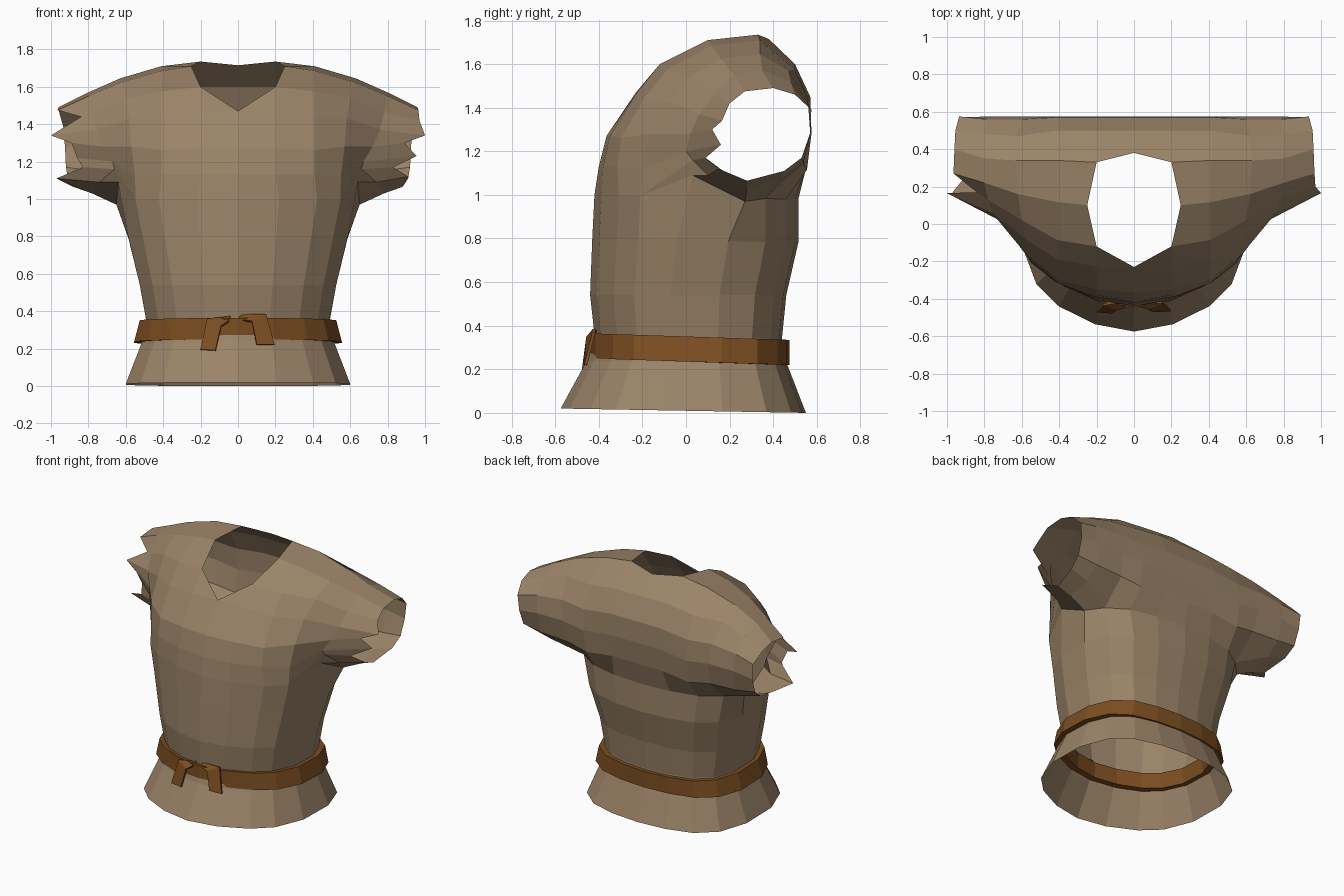
import bpy, bmesh

# Half outline of a waist ring: width fraction, front-to-back fraction
FX = [0, .35, .67, .87, 1, 1, .88, .66, .35, 0]
TY = [0, .035, .12, .225, .41, .66, .84, .94, .985, 1]


def half_ring(w, yf, yb, zf, zb):
    return [(w * x, yf + (yb - yf) * t, zf + (zb - zf) * t) for x, t in zip(FX, TY)]


def material(name, rgb):
    m = bpy.data.materials.new(name)
    m.diffuse_color = (*rgb, 1)
    return m


def add_strip(bm, a, b, sign=1, skip=(), closed=False):
    """Quads joining two equally long rows of points."""
    n = len(a)
    for i in range(n if closed else n - 1):
        if i in skip:
            continue
        k = (i + 1) % n
        bm.faces.new([bm.verts.new((sign * p[0], p[1], p[2]))
                      for p in (a[i], a[k], b[k], b[i])])


def finish(bm, name, mat):
    bmesh.ops.remove_doubles(bm, verts=bm.verts, dist=1e-4)
    bmesh.ops.recalc_face_normals(bm, faces=bm.faces)
    me = bpy.data.meshes.new(name)
    bm.to_mesh(me)
    bm.free()
    me.materials.append(mat)
    ob = bpy.data.objects.new(name, me)
    bpy.context.collection.objects.link(ob)
    return ob


cloth = material("cloth", (.33, .23, .14))
leather = material("leather", (.2, .075, .015))

# Tunic body rings from hem to armpit: width, front y, back y, front z, back z
rings = [half_ring(*r) for r in [
    (.60, -.575, .55, .02, 0), (.515, -.455, .465, .24, .22),
    (.49, -.42, .44, .36, .34), (.525, -.44, .46, .54, .54),
    (.585, -.43, .515, .80, .78), (.63, -.42, .515, 1.0, .98)]]
top = rings[-1]
top[4] = (.64, .03, 1.09)
top[5] = (.65, .27, .97)

# Chest-over-shoulder-to-back profile (y, z)
PROFILE = [(-.40, 1.13), (-.365, 1.27), (-.24, 1.465), (-.12, 1.6), (.1, 1.71),
           (.34, 1.735), (.5, 1.6), (.57, 1.45), (.575, 1.3), (.555, 1.14)]


def column(i, x, push, drop):
    mid = []
    for j, (y, z) in enumerate(PROFILE):
        f = max(0, 1 - j / 5)
        mid.append((x, y + push * f, z - drop * min(1, j / 3)))
    return [top[i]] + mid + [top[9 - i]]


centre = column(0, 0, 0, 0)
centre[3] = centre[4] = (0, -.23, 1.47)
centre[6] = (0, .38, 1.715)
neck = column(1, .2, .02, 0)
neck[4], neck[5], neck[6] = (.2, -.12, 1.6), (.25, .1, 1.71), (.2, .33, 1.735)
shoulder = column(2, .41, .085, .025)
armhole = [top[3], (.55, -.2, 1.12), (.57, -.17, 1.28), (.58, -.08, 1.43),
           (.6, .02, 1.54), (.62, .16, 1.625), (.63, .34, 1.645), (.62, .47, 1.57),
           (.6, .56, 1.44), (.58, .575, 1.3), (.56, .54, 1.14), top[6], top[5], top[4]]
sleeve = [(.66, .03, 1.16), (.67, .0, 1.2), (.72, .02, 1.28), (.76, .06, 1.37),
          (.78, .13, 1.46), (.8, .22, 1.55), (.8, .35, 1.57), (.8, .48, 1.52),
          (.79, .56, 1.42), (.78, .575, 1.3), (.77, .54, 1.15), (.77, .44, 1.07),
          (.78, .28, 1.03), (.74, .1, 1.09)]
# Ragged sleeve end
cuff = [(.83, .09, 1.17), (.955, .16, 1.23), (.89, .12, 1.3), (1.0, .165, 1.34),
        (.97, .2, 1.42), (.965, .27, 1.475), (.96, .4, 1.49), (.955, .5, 1.46),
        (.935, .575, 1.39), (.925, .57, 1.28), (.92, .53, 1.17), (.91, .45, 1.11),
        (.88, .28, 1.065), (.91, .15, 1.12)]

bm = bmesh.new()
for sign in (1, -1):
    for a, b in zip(rings, rings[1:]):
        add_strip(bm, a, b, sign)
    add_strip(bm, centre, neck, sign, skip=(4, 5))
    add_strip(bm, neck, shoulder, sign)
    add_strip(bm, shoulder, armhole[:12], sign)
    add_strip(bm, armhole, sleeve, sign, closed=True)
    end = list(cuff)
    if sign < 0:  # the left cuff is torn more deeply
        end[1], end[4] = (.86, .14, 1.22), (.84, .17, 1.44)
        end[13] = (.97, .17, 1.11)
    add_strip(bm, sleeve, end, sign, closed=True)
finish(bm, "tunic", cloth)

# Belt: closed band with a thick inner side
band = [half_ring(*r) for r in [
    (.555, -.445, .475, .25, .22), (.525, -.445, .475, .365, .335),
    (.47, -.395, .395, .36, .33), (.48, -.40, .40, .25, .22)]]
bm = bmesh.new()
for sign in (1, -1):
    for k in range(4):
        add_strip(bm, band[k], band[(k + 1) % 4], sign)
finish(bm, "belt", leather)


# Knotted belt ends: folded straps
def strap(name, edge_a, edge_b):
    bm = bmesh.new()
    add_strip(bm, edge_a, edge_b)
    ob = finish(bm, name, leather)
    mod = ob.modifiers.new("thickness", 'SOLIDIFY')
    mod.thickness = .014
    mod.offset = 0


strap("belt_tail_right",
      [(.01, -.43, .35), (.075, -.452, .345), (.1, -.465, .22)],
      [(.01, -.41, .378), (.15, -.42, .384), (.195, -.46, .22)])
strap("belt_tail_left",
      [(-.04, -.41, .37), (-.165, -.43, .358), (-.2, -.465, .195)],
      [(-.05, -.445, .345), (-.09, -.455, .32), (-.12, -.472, .19)])
